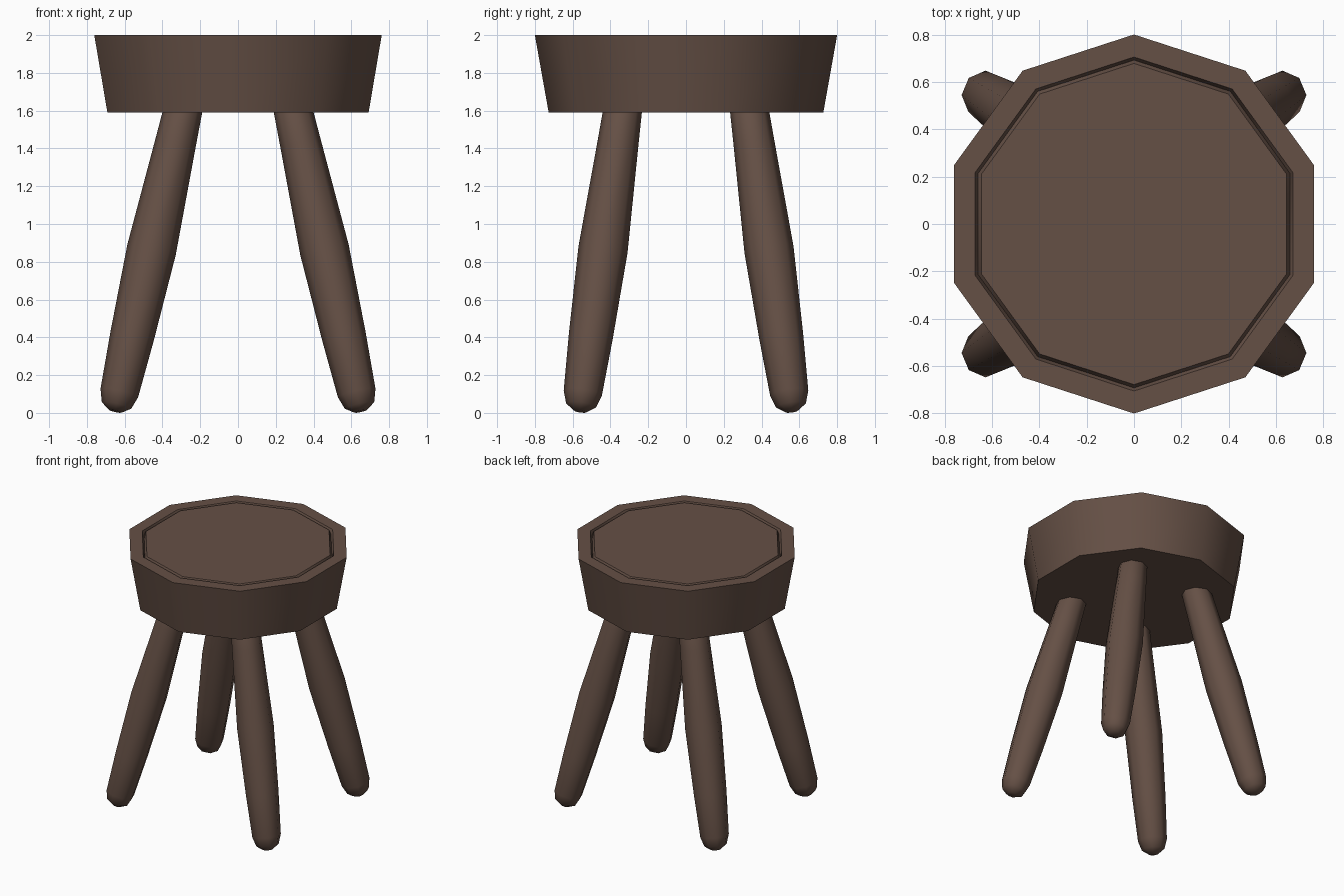
import bpy, bmesh
from math import sin, cos, pi, radians
from mathutils import Vector

if "Cube" in bpy.data.objects:
    bpy.data.objects.remove(bpy.data.objects["Cube"])

wood = bpy.data.materials.new("dark_wood")
wood.diffuse_color = (0.13, 0.08, 0.06, 1)
wood.use_nodes = True
wood.node_tree.nodes["Principled BSDF"].inputs["Base Color"].default_value = wood.diffuse_color


def lathe(name, profile, sides, start, base, axis, angle):
    """Closed faceted solid from (radius, distance) rings along an axis."""
    turn = Vector((0, 0, 1)).rotation_difference(Vector(axis))
    bm = bmesh.new()
    rings = []
    for r, d in profile:
        rings.append([bm.verts.new(Vector(base) + turn @ Vector((
            r * cos(start + 2 * pi * i / sides),
            r * sin(start + 2 * pi * i / sides), d))) for i in range(sides)])
    for low, high in zip(rings, rings[1:]):
        for i in range(sides):
            j = (i + 1) % sides
            bm.faces.new((low[i], low[j], high[j], high[i]))
    bm.faces.new(rings[0][::-1])
    bm.faces.new(rings[-1])
    bmesh.ops.recalc_face_normals(bm, faces=bm.faces)
    mesh = bpy.data.meshes.new(name)
    bm.to_mesh(mesh)
    bm.free()
    obj = bpy.data.objects.new(name, mesh)
    bpy.context.collection.objects.link(obj)
    mesh.materials.append(wood)
    bpy.ops.object.select_all(action='DESELECT')
    obj.select_set(True)
    bpy.context.view_layer.objects.active = obj
    bpy.ops.object.shade_smooth_by_angle(angle=radians(angle))
    return obj


# Ten-sided tapered seat with a narrow groove around the top
seat_profile = [(0.727, 1.59), (0.8, 2.0), (0.705, 2.0), (0.692, 1.97), (0.678, 2.0)]
lathe("seat", seat_profile, 10, pi / 2, (0, 0, 0), (0, 0, 1), 40)

# Splayed, slightly swollen legs with rounded ends
leg_profile = [(0.035, 0), (0.08, 0.032), (0.102, 0.1), (0.117, 0.41), (0.131, 0.885),
               (0.109, 1.46), (0.102, 1.66), (0.08, 1.72), (0.035, 1.75)]
for side, sx in (("left", -1), ("right", 1)):
    for end, sy in (("front", -1), ("back", 1)):
        lathe(f"{end}_{side}_leg", leg_profile, 8, 0,
              (sx * 0.65, sy * 0.56, 0.009), (-sx * 0.225, -sy * 0.141, 1), 60)
